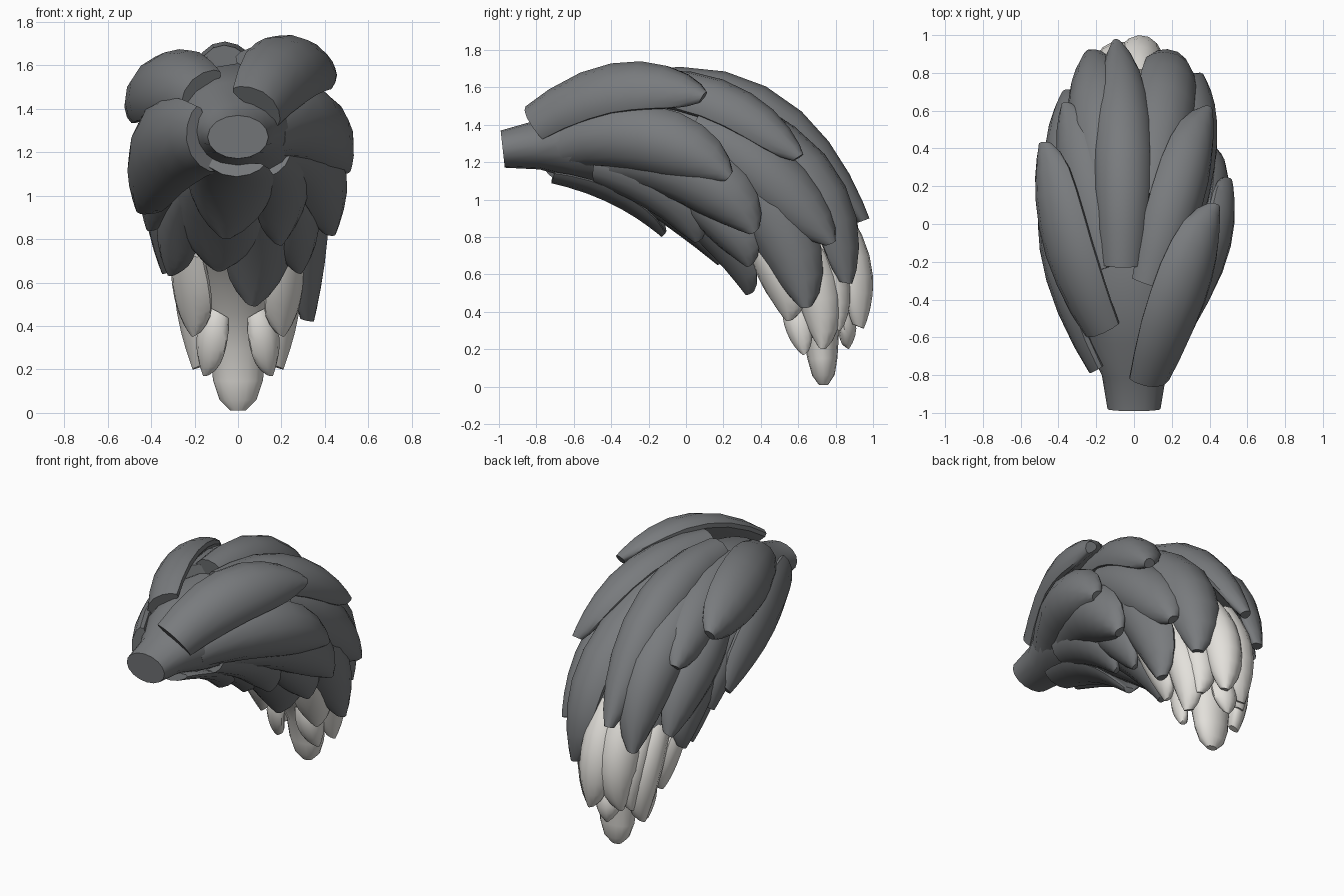
import bpy, bmesh, math
from mathutils import Vector

if "Cube" in bpy.data.objects:
    bpy.data.objects.remove(bpy.data.objects["Cube"])

def material(name, rgb):
    m = bpy.data.materials.new(name)
    m.diffuse_color = (*rgb, 1)
    m.use_nodes = True
    m.node_tree.nodes["Principled BSDF"].inputs["Base Color"].default_value = m.diffuse_color
    return m

DARK = material("dark_grey", (0.19, 0.198, 0.207))
LIGHT = material("pale_grey", (0.77, 0.75, 0.71))

# Core spine: y, z, half width, half height
SPINE = [(-0.98, 1.27, .14, .10), (-0.8, 1.29, .17, .13), (-0.62, 1.32, .26, .21),
         (-0.3, 1.33, .33, .28), (0, 1.27, .36, .32), (.25, 1.13, .36, .33),
         (.45, .95, .33, .29), (.6, .72, .27, .23), (.69, .5, .19, .17),
         (.72, .3, .13, .10), (.73, .15, .115, .08), (.735, .06, .085, .06),
         (.735, .01, .035, .025)]

def finish(bm, name, mats):
    bmesh.ops.recalc_face_normals(bm, faces=bm.faces)
    me = bpy.data.meshes.new(name)
    bm.to_mesh(me)
    bm.free()
    ob = bpy.data.objects.new(name, me)
    bpy.context.collection.objects.link(ob)
    for m in mats:
        me.materials.append(m)
    bpy.context.view_layer.objects.active = ob
    ob.select_set(True)
    bpy.ops.object.shade_smooth_by_angle(angle=math.radians(42))
    ob.select_set(False)
    return ob

def skin(bm, rings):
    n = len(rings[0])
    vs = [[bm.verts.new(p) for p in r] for r in rings]
    for a, b in zip(vs, vs[1:]):
        for i in range(n):
            bm.faces.new((a[i], a[(i + 1) % n], b[(i + 1) % n], b[i]))
    bm.faces.new(vs[0])
    bm.faces.new(vs[-1])

# Tail core, pale towards the tip
def core():
    rings = []
    for i, (y, z, rx, rz) in enumerate(SPINE):
        a, b = SPINE[max(i - 1, 0)], SPINE[min(i + 1, len(SPINE) - 1)]
        t = Vector((0, b[0] - a[0], b[1] - a[1])).normalized()
        up = Vector((0, -t.z, t.y))
        rings.append([Vector((rx * math.cos(k * math.pi / 8), y, z))
                      + up * rz * math.sin(k * math.pi / 8) for k in range(16)])
    bm = bmesh.new()
    skin(bm, rings)
    for f in bm.faces:
        f.material_index = int(f.calc_center_median().z < 0.85)
    finish(bm, "tail_core", [DARK, LIGHT])

def outward(p):
    """Direction from the nearest point of the spine to p."""
    best = None
    for a, b in zip(SPINE, SPINE[1:]):
        a, b = Vector((0, a[0], a[1])), Vector((0, b[0], b[1]))
        s = max(0, min(1, (p - a).dot(b - a) / (b - a).length_squared))
        d = p - a.lerp(b, s)
        if best is None or d.length < best.length:
            best = d
    return best.normalized()

PROFILE = [(0, .74), (.12, .86), (.28, .97), (.44, 1), (.6, .97), (.74, .87),
           (.86, .7), (.95, .45), (1, .2)]

# Fur lock: a flattened, curved blade following root, middle and tip of its outer face
def lock(name, root, mid, tip, width, mat, thick=.15):
    r, m, t = Vector(root), Vector(mid), Vector(tip)
    c = 2 * m - (r + t) / 2
    n0 = outward(m)
    rings = []
    for s, w in PROFILE:
        p = r * (1 - s) ** 2 + c * 2 * s * (1 - s) + t * s * s
        tan = ((c - r) * (1 - s) + (t - c) * s).normalized()
        n = n0 * .5 + outward(p) * .5
        n = (n - tan * n.dot(tan)).normalized()
        side = tan.cross(n)
        hw, th = width / 2 * w, thick * (.3 + .7 * w)
        ring = []
        for k in range(14):
            a = 2 * math.pi * k / 14
            u, v = math.cos(a), math.sin(a)
            ring.append(p + side * hw * u + n * (th * (v * .5 - .5) - hw * .3 * u * u))
        rings.append(ring)
    bm = bmesh.new()
    skin(bm, rings)
    finish(bm, name, [mat])

core()

# Dark locks over the top and back
lock("top_lock_middle", (-.09, -.23, 1.69), (-.09, .5, 1.56), (-.1, .98, .9), .31, DARK)
lock("top_lock_right", (.14, .15, 1.6), (.25, .76, 1.17), (.24, .88, .55), .36, DARK)
lock("top_lock_left", (-.2, -.1, 1.6), (-.27, .63, 1.36), (-.25, .92, .74), .34, DARK)
lock("shoulder_lock_right", (.13, -.34, 1.67), (.31, .22, 1.6), (.41, .62, 1.24), .32, DARK)
lock("shoulder_lock_left", (-.2, -.25, 1.62), (-.34, .25, 1.52), (-.38, .64, 1.25), .33, DARK)

# Dark locks along the sides
lock("front_lock_right", (.14, -.86, 1.46), (.32, -.37, 1.69), (.45, .1, 1.57), .37, DARK)
lock("front_lock_left", (-.23, -.6, 1.51), (-.45, -.1, 1.58), (-.5, .43, 1.42), .38, DARK)
lock("side_lock_right", (.22, -.69, 1.27), (.49, -.2, 1.33), (.52, .23, 1.12), .36, DARK)
lock("side_lock_left", (-.23, -.78, 1.22), (-.47, -.25, 1.17), (-.47, .2, .93), .44, DARK)
lock("low_side_lock_right", (.26, -.45, 1.18), (.48, .03, 1.1), (.45, .36, .82), .36, DARK)
lock("low_side_lock_left", (-.26, -.4, 1.15), (-.43, .05, 1.07), (-.42, .3, .84), .33, DARK)
lock("rear_side_lock_right", (.36, .05, 1.42), (.43, .5, 1.16), (.37, .79, .77), .34, DARK)
lock("rear_side_lock_left", (-.36, .05, 1.4), (-.46, .4, 1.2), (-.38, .7, .8), .34, DARK)
lock("long_side_lock_right", (.36, .15, 1.25), (.42, .48, .9), (.35, .64, .42), .35, DARK)
lock("long_side_lock_left", (-.36, .1, 1.2), (-.43, .35, .97), (-.35, .5, .64), .33, DARK)

# Dark locks along the underside
lock("under_lock_front", (-.04, -.72, 1.09), (-.05, -.4, .98), (-.06, -.13, .8), .40, DARK, .08)
lock("under_lock_front_right", (.2, -.5, 1.12), (.27, -.16, .97), (.2, .05, .77), .32, DARK, .1)
lock("under_lock_left", (-.1, -.35, 1.03), (-.12, -.05, .83), (-.09, .17, .65), .42, DARK, .1)
lock("under_lock_right", (.14, -.2, 1.02), (.15, .1, .76), (.07, .32, .49), .37, DARK, .1)
lock("under_lock_outer_left", (-.25, -.1, 1.0), (-.34, .2, .82), (-.32, .38, .63), .27, DARK, .1)
lock("under_lock_outer_right", (.28, -.05, 1.0), (.34, .18, .82), (.29, .33, .64), .27, DARK, .1)

# Pale locks around the tip
lock("pale_back_right", (.04, .82, 1.0), (.05, .99, .66), (.06, .95, .31), .25, LIGHT)
lock("pale_back_left", (-.12, .8, 1.0), (-.14, .95, .65), (-.14, .88, .31), .27, LIGHT)
lock("pale_back_low", (.0, .84, .5), (-.02, .91, .34), (-.02, .87, .2), .18, LIGHT, .1)
for side, x in (("right", 1), ("left", -1)):
    lock("pale_side_upper_" + side, (x * .28, .58, .85), (x * .29, .72, .53), (x * .21, .73, .2), .24, LIGHT)
    lock("pale_side_rear_" + side, (x * .22, .7, .85), (x * .22, .83, .58), (x * .18, .82, .3), .22, LIGHT)
    lock("pale_side_front_" + side, (x * .28, .36, .75), (x * .28, .47, .54), (x * .21, .54, .35), .25, LIGHT, .12)
    lock("pale_front_low_" + side, (x * .12, .53, .48), (x * .17, .55, .33), (x * .16, .63, .17), .17, LIGHT, .1)
lock("pale_front_middle", (-.04, .33, .75), (0, .52, .5), (0, .66, .25), .2, LIGHT, .1)
